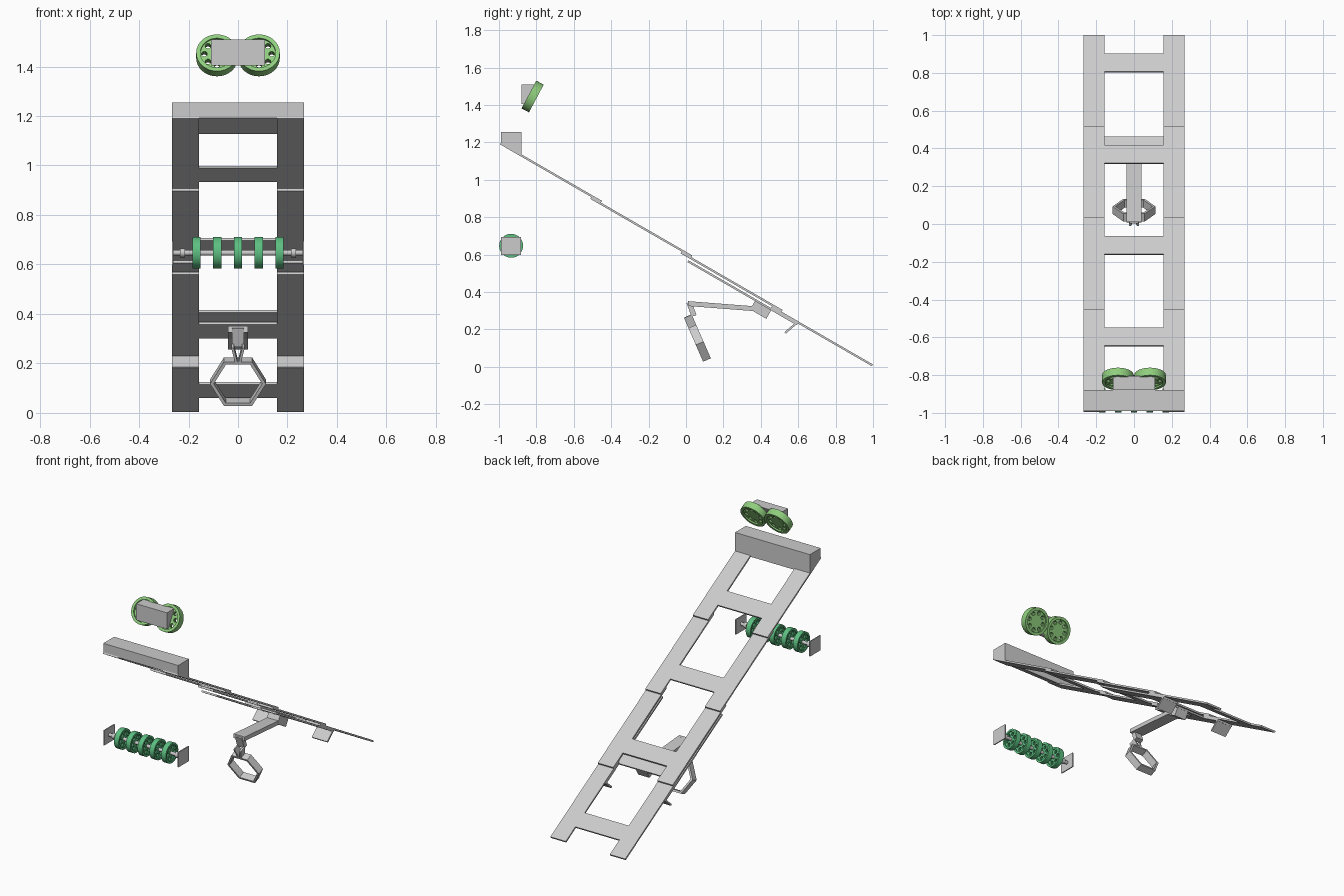
import bpy
from math import sin, cos, pi, radians, tan
from mathutils import Matrix, Vector

if "Cube" in bpy.data.objects:
    bpy.data.objects.remove(bpy.data.objects["Cube"])

A = radians(30)                      # ladder slope
T = 0.011                            # plate thickness
X = Vector((1, 0, 0))
DOWN = Vector((0, cos(A), -sin(A)))
NORMAL = Vector((0, sin(A), cos(A)))


def material(name, rgb):
    m = bpy.data.materials.new(name)
    m.diffuse_color = (*rgb, 1)
    m.use_nodes = True
    m.node_tree.nodes["Principled BSDF"].inputs["Base Color"].default_value = m.diffuse_color
    return m


lime = material("lime_green", (0.28, 0.62, 0.21))
green = material("mid_green", (0.11, 0.52, 0.22))


def frame(origin, x, y):
    x, y = Vector(x).normalized(), Vector(y).normalized()
    m = Matrix((x, y, x.cross(y))).transposed().to_4x4()
    m.translation = Vector(origin)
    return m


def side_frame(x=0):
    return frame((x, 0, 0), (0, 1, 0), (0, 0, 1))


def plate(name, loops, depth, mat, paint=None, smooth=False):
    """Filled outline (further loops are holes), extruded evenly about its plane."""
    cu = bpy.data.curves.new(name, 'CURVE')
    cu.dimensions, cu.fill_mode, cu.extrude = '2D', 'BOTH', depth / 2
    for pts in loops:
        s = cu.splines.new('POLY')
        s.points.add(len(pts) - 1)
        for p, q in zip(s.points, pts):
            p.co = (q[0], q[1], 0, 1)
        s.use_cyclic_u, s.use_smooth = True, False
    ob = bpy.data.objects.new(name, cu)
    bpy.context.collection.objects.link(ob)
    ob.matrix_world = mat
    bpy.ops.object.select_all(action='DESELECT')
    ob.select_set(True)
    bpy.context.view_layer.objects.active = ob
    bpy.ops.object.convert(target='MESH')
    ob = bpy.context.object
    if paint:
        ob.data.materials.append(paint)
    if smooth:
        bpy.ops.object.shade_smooth_by_angle(angle=radians(35))
    return ob


def circle(r, n=32, c=(0, 0)):
    return [(c[0] + r * cos(2 * pi * i / n), c[1] + r * sin(2 * pi * i / n)) for i in range(n)]


def rect(x0, x1, y0, y1):
    return [(x0, y0), (x1, y0), (x1, y1), (x0, y1)]


def bar(p, q, w):
    """Rectangle of width w around the line p-q."""
    p, q = Vector(p), Vector(q)
    d = (q - p).normalized() * w / 2
    n = Vector((-d.y, d.x))
    return [p + n, q + n, q - n, p - n]


def on_ladder(y, layer):
    return Vector((0, y, 0.006 + (1 - y) * tan(A) + layer * T / cos(A)))


# ladder sections: H-shaped plates, each lying on the one below it
def section(name, y0, y1, r0, r1, layer):
    u = [(y - y0) / cos(A) for y in (y0, r0, r1, y1)]
    o, i = 0.267, 0.157
    right = [(i, u[3]), (o, u[3]), (o, u[0]), (i, u[0]), (i, u[1])]
    left = [(-i, u[1]), (-i, u[0]), (-o, u[0]), (-o, u[3]), (-i, u[3])]
    outline = right + left + [(-i, u[2]), (i, u[2])]
    plate(name, [outline], T, frame(on_ladder(y0, layer), X, DOWN))


for k in range(4):
    e = 0.997 - 0.483 * k
    section(f"ladder_section_{k + 1}", e - 0.54, e, e - 0.193, e - 0.098, k)
section("lower_ladder_section", 0.01, 0.595, 0.36, 0.46, -1)

# stop flaps under both rails
for sx in (-1, 1):
    plate("stop_flap", [bar((0.593, 0.236), (0.53, 0.181), 0.011)], 0.11, side_frame(sx * 0.212))

# top beam with sloping underside
plate("top_beam", [[(-0.99, 1.255), (-0.88, 1.255), (-0.88, 1.128), (-0.99, 1.192)]], 0.534, side_frame())


# wheels: rim, holed web
def wheel(name, mat, r, width, holes, ring, hole, paint):
    plate(name + "_rim", [circle(r), circle(r * 0.8)], width, mat, paint, True)
    loops = [circle(r * 0.82)]
    loops += [circle(hole, 10, (ring * cos(2 * pi * i / holes), ring * sin(2 * pi * i / holes)))
              for i in range(holes)]
    plate(name + "_web", loops, width * 0.6, mat, paint)


for sx in (-1, 1):
    wheel("upper_wheel", frame((sx * 0.085, -0.82, 1.445), X, (0, 0.47, 0.882)),
          0.084, 0.045, 8, 0.051, 0.012, lime)
plate("upper_wheel_housing",
      [[(-0.88, 1.405), (-0.862, 1.405), (-0.806, 1.51), (-0.88, 1.51)]], 0.22, side_frame())

# roller axle with five wheels and square end plates
AX = (-0.935, 0.647)
for k in range(-2, 3):
    m = frame((k * 0.084, *AX), (0, 1, 0), (0, 0, 1))
    wheel("roller", m, 0.064, 0.033, 6, 0.034, 0.0115, green)
plate("roller_axle", [circle(0.011, 16, AX)], 0.53, side_frame(), None, True)
for sx in (-1, 1):
    plate("axle_collar", [circle(0.018, 16, AX)], 0.02, side_frame(sx * 0.225), None, True)
    plate("axle_end_plate", [rect(-0.988, -0.882, 0.598, 0.694)], 0.007, side_frame(sx * 0.264))

# arm: bracket, beam, elbow
d = Vector((cos(A), -sin(A)))
c = Vector((0.40, 0.306))
plate("arm_bracket", [bar(c - d * 0.05, c + d * 0.05, 0.056)], 0.082, side_frame())
plate("arm_beam", [bar((0.01, 0.338), (0.40, 0.308), 0.026)], 0.08, side_frame())
plate("arm_elbow", [bar((0.016, 0.345), (0.043, 0.272), 0.028)], 0.05, side_frame())

# hexagonal gripper ring on two converging prongs
down = Vector((0, 0.4, -0.917))
ring = frame((0, 0.073, 0.126), X, down)
plate("gripper_ring", [circle(0.113, 6), circle(0.098, 6)], 0.045, ring)
for sx in (-1, 1):
    plate("gripper_prong", [bar((sx * 0.022, -0.158), (sx * 0.006, -0.09), 0.01)], 0.045, ring)
